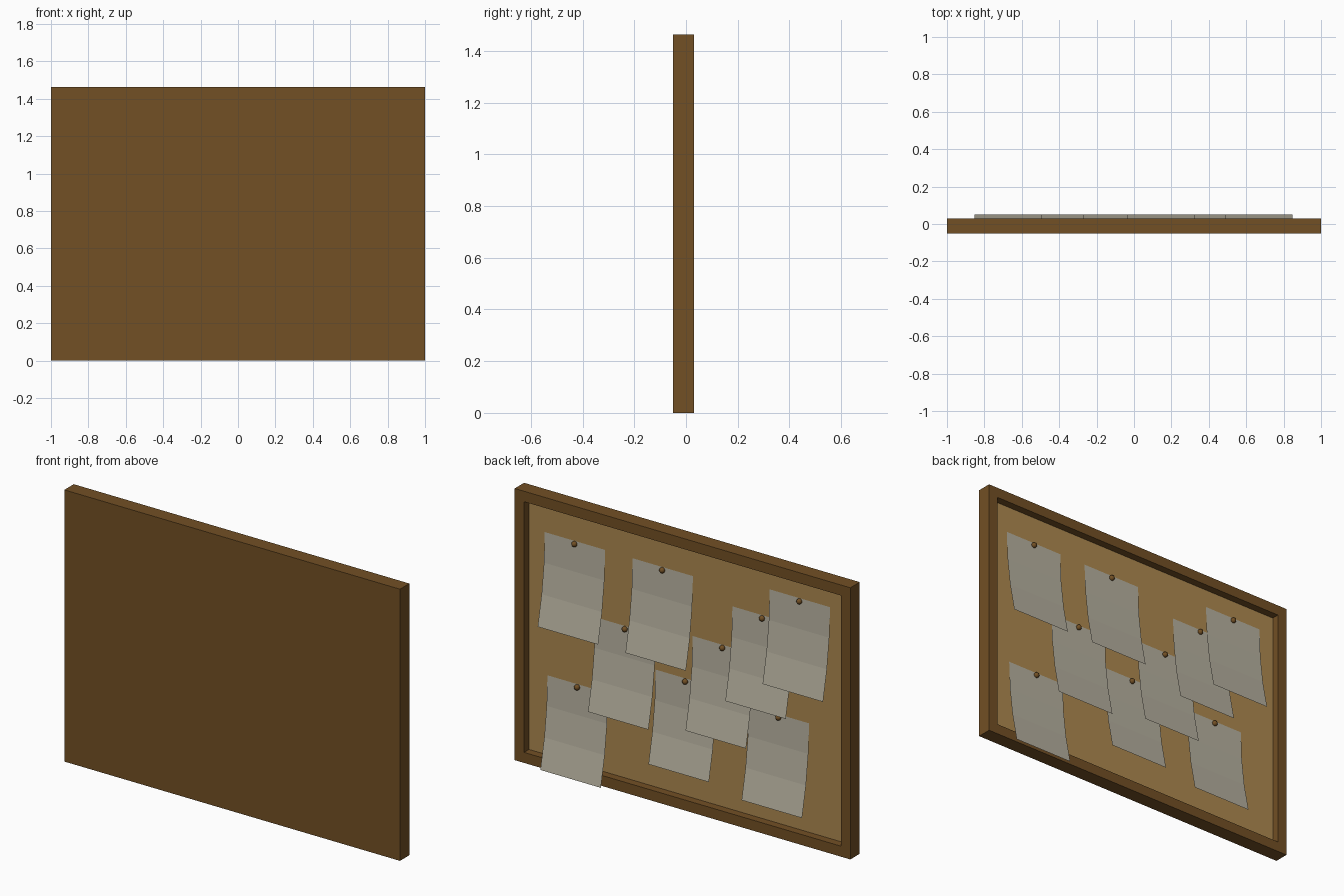
import bpy, bmesh

if "Cube" in bpy.data.objects:
    bpy.data.objects.remove(bpy.data.objects["Cube"])

W, H = 2.0, 1.463            # overall board size
Y_FRONT, Y_BACK = -0.05, 0.03
BORDER, Y_CORK = 0.08, -0.012
SHEET_W, SHEET_H = 0.36, 0.487
Y_TOP, CURL = -0.009, 0.06   # sheet top position and outward curl


def material(name, rgb):
    m = bpy.data.materials.new(name)
    m.diffuse_color = (*rgb, 1)
    m.use_nodes = True
    m.node_tree.nodes["Principled BSDF"].inputs["Base Color"].default_value = m.diffuse_color
    return m


wood = material("wood", (0.17, 0.08, 0.018))
cork = material("cork", (0.42, 0.25, 0.08))
paper = material("paper", (0.47, 0.44, 0.35))


def finish(bm, name, *mats):
    me = bpy.data.meshes.new(name)
    bm.to_mesh(me)
    bm.free()
    ob = bpy.data.objects.new(name, me)
    bpy.context.collection.objects.link(ob)
    for m in mats:
        me.materials.append(m)
    return ob


# Board: a slab whose back face is inset and sunk to leave a raised frame
bm = bmesh.new()
bmesh.ops.create_cube(bm, size=1)
bmesh.ops.scale(bm, vec=(W, Y_BACK - Y_FRONT, H), verts=bm.verts)
bmesh.ops.translate(bm, vec=(0, (Y_BACK + Y_FRONT) / 2, H / 2), verts=bm.verts)
bm.normal_update()
panel = next(f for f in bm.faces if f.normal.y > 0.9)
bmesh.ops.inset_individual(bm, faces=[panel], thickness=BORDER)
rim = bmesh.ops.extrude_discrete_faces(bm, faces=[panel])["faces"][0]
bmesh.ops.translate(bm, vec=(0, Y_CORK - Y_BACK, 0), verts=rim.verts)
rim.material_index = 1
finish(bm, "board_frame", wood, cork)


# Sheet: three flat bands curling away from the cork
def sheet(i, x, z):
    bm = bmesh.new()
    rows = []
    for k in range(4):
        t = k / 3
        y = Y_TOP + CURL * t * t
        rows.append([bm.verts.new((x + s * SHEET_W / 2, y, z - SHEET_H * t)) for s in (1, -1)])
    for a, b in zip(rows, rows[1:]):
        bm.faces.new((a[0], b[0], b[1], a[1]))
    finish(bm, f"paper_sheet_{i}", paper)


# Pin: small round head near the top edge of a sheet
def pin(i, x, z):
    bm = bmesh.new()
    bmesh.ops.create_uvsphere(bm, u_segments=12, v_segments=8, radius=0.015)
    bmesh.ops.translate(bm, vec=(x, Y_TOP + 0.005, z - 0.015), verts=bm.verts)
    for f in bm.faces:
        f.smooth = True
    finish(bm, f"pin_{i}", wood)


# Top-centre position of every sheet (x, z)
notes = [(0.668, 1.254), (0.145, 1.253), (-0.672, 1.304),
         (-0.45, 1.153), (-0.213, 0.93), (0.368, 0.876),
         (0.008, 0.69), (0.652, 0.487), (-0.547, 0.645)]
for i, (x, z) in enumerate(notes, 1):
    sheet(i, x, z)
    pin(i, x, z)
